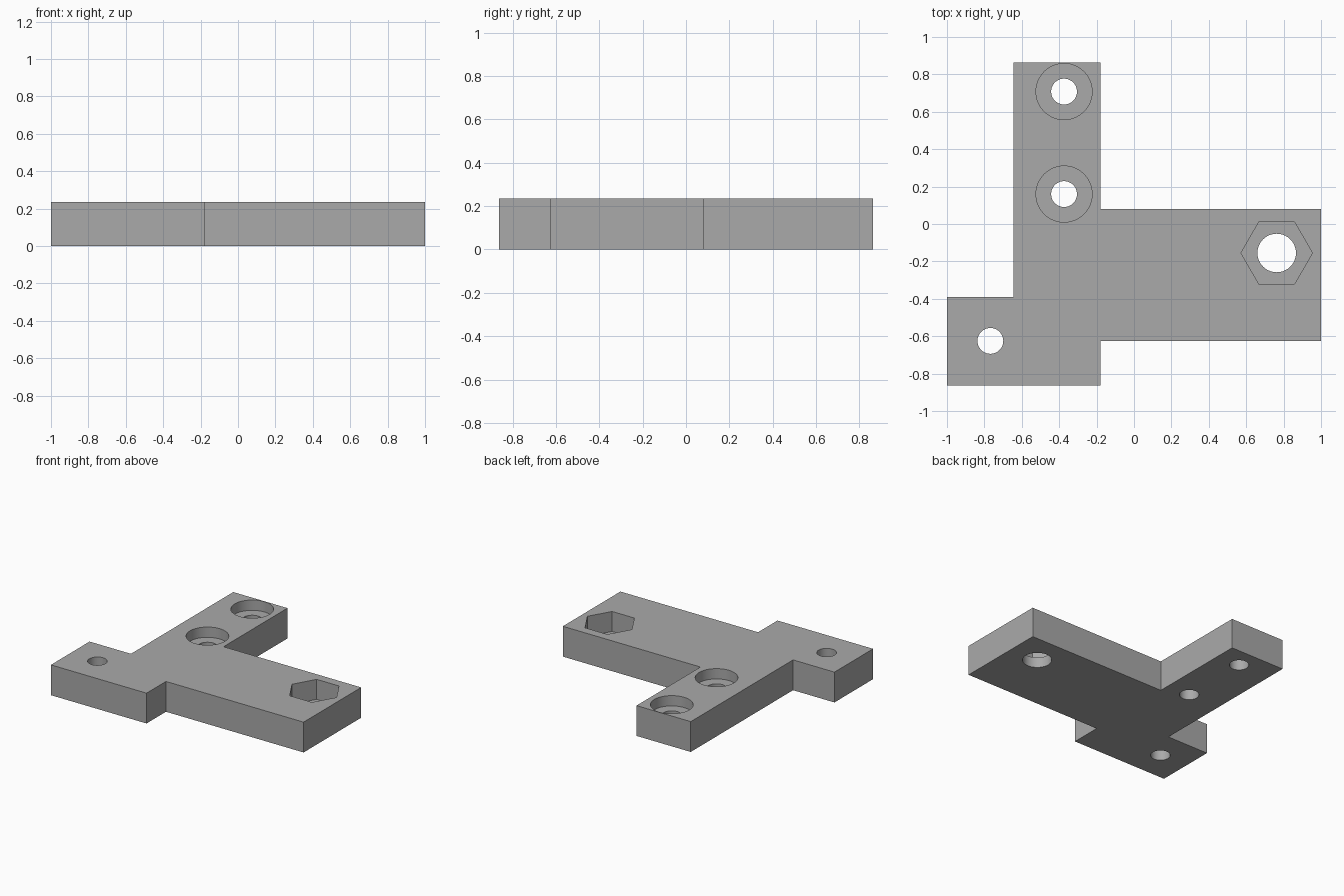
import bpy
import bmesh
from math import radians

if "Cube" in bpy.data.objects:
    bpy.data.objects.remove(bpy.data.objects["Cube"], do_unlink=True)

HEIGHT = 0.235
FLOOR = 0.08          # material left under the nut pocket
BORE_DEPTH = 0.08     # depth of the screw head recesses

grey = bpy.data.materials.new("plain grey")
grey.use_nodes = True
colour = (0.4, 0.4, 0.4, 1)
grey.diffuse_color = colour
grey.node_tree.nodes["Principled BSDF"].inputs["Base Color"].default_value = colour


def new_object(name, bm):
    bmesh.ops.recalc_face_normals(bm, faces=bm.faces)
    mesh = bpy.data.meshes.new(name)
    bm.to_mesh(mesh)
    bm.free()
    mesh.materials.append(grey)
    obj = bpy.data.objects.new(name, mesh)
    bpy.context.collection.objects.link(obj)
    return obj


def extrude_outline(name, points, height):
    bm = bmesh.new()
    face = bm.faces.new([bm.verts.new((x, y, 0)) for x, y in points])
    result = bmesh.ops.extrude_face_region(bm, geom=[face])
    top = [v for v in result["geom"] if isinstance(v, bmesh.types.BMVert)]
    bmesh.ops.translate(bm, verts=top, vec=(0, 0, height))
    return new_object(name, bm)


def cut(target, x, y, radius, bottom, sides=64):
    """Cut a straight prism from the given bottom up through the top."""
    bm = bmesh.new()
    depth = HEIGHT + 0.1 - bottom
    bmesh.ops.create_cone(bm, cap_ends=True, segments=sides, radius1=radius,
                          radius2=radius, depth=depth)
    # Hexagon corners point along x
    if sides == 6:
        bmesh.ops.rotate(bm, verts=bm.verts, cent=(0, 0, 0),
                         matrix=Matrix.Rotation(radians(30), 3, "Z"))
    bmesh.ops.translate(bm, verts=bm.verts, vec=(x, y, bottom + depth / 2))
    cutter = new_object("cutter", bm)
    cutter.hide_render = True
    mod = target.modifiers.new("cut", "BOOLEAN")
    mod.operation = "DIFFERENCE"
    mod.solver = "EXACT"
    mod.object = cutter
    bpy.context.view_layer.objects.active = target
    bpy.ops.object.modifier_apply(modifier=mod.name)
    bpy.data.objects.remove(cutter, do_unlink=True)


from mathutils import Matrix

# Flat bracket plate: long upright arm, wide side arm, short foot
bracket = extrude_outline("bracket_plate", [
    (-1, -0.863), (-0.18, -0.863), (-0.18, -0.625), (1, -0.625),
    (1, 0.08), (-0.18, 0.08), (-0.18, 0.863), (-0.645, 0.863),
    (-0.645, -0.39), (-1, -0.39)], HEIGHT)

# Recessed screw holes on the long arm
for y in (0.708, 0.16):
    cut(bracket, -0.374, y, 0.15, HEIGHT - BORE_DEPTH)
    cut(bracket, -0.374, y, 0.069, -0.1)

# Plain screw hole in the foot
cut(bracket, -0.768, -0.625, 0.069, -0.1)

# Nut pocket with bolt hole on the side arm
cut(bracket, 0.763, -0.155, 0.191, FLOOR, sides=6)
cut(bracket, 0.763, -0.155, 0.103, -0.1)

# Smooth hole walls, sharp edges
bpy.ops.object.select_all(action="DESELECT")
bracket.select_set(True)
bpy.context.view_layer.objects.active = bracket
bpy.ops.object.shade_smooth_by_angle(angle=radians(30))
